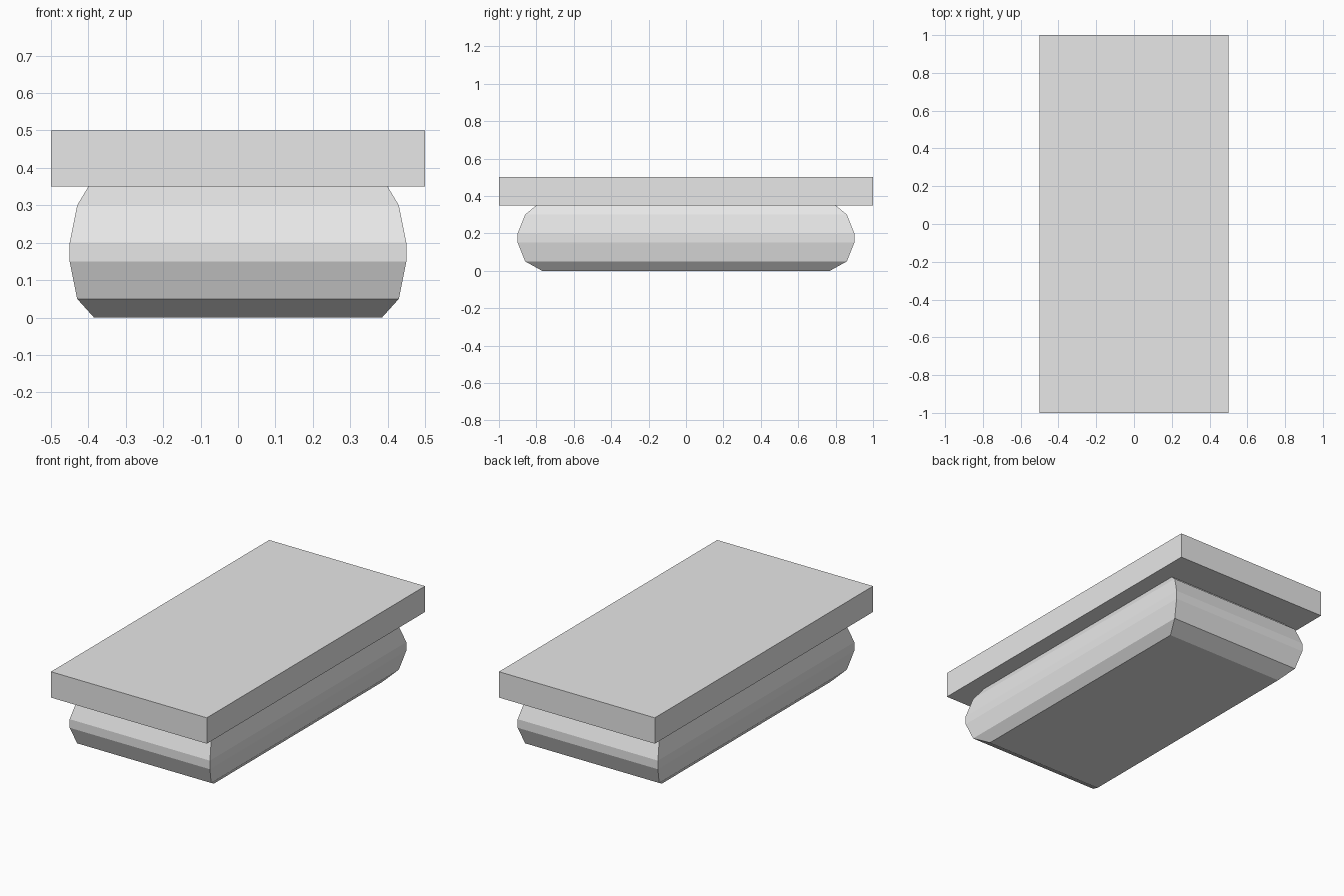
import bpy
import bmesh

cube = bpy.data.objects.get("Cube")
if cube:
    bpy.data.objects.remove(cube, do_unlink=True)

# One plain grey for everything
grey = bpy.data.materials.new("light_grey")
grey.use_nodes = True
colour = (0.8, 0.8, 0.8, 1)
grey.diffuse_color = colour
grey.node_tree.nodes["Principled BSDF"].inputs["Base Color"].default_value = colour


def stacked_block(name, profile):
    """Loft rectangles twice as long as wide through (half width, height) pairs."""
    bm = bmesh.new()
    rings = [[bm.verts.new((sx * w, sy * 2 * w, z))
              for sx, sy in ((-1, -1), (1, -1), (1, 1), (-1, 1))]
             for w, z in profile]
    for low, high in zip(rings, rings[1:]):
        for i in range(4):
            j = (i + 1) % 4
            bm.faces.new((low[i], low[j], high[j], high[i]))
    bm.faces.new(rings[0][::-1])
    bm.faces.new(rings[-1])
    mesh = bpy.data.meshes.new(name)
    bm.to_mesh(mesh)
    bm.free()
    mesh.materials.append(grey)
    obj = bpy.data.objects.new(name, mesh)
    bpy.context.collection.objects.link(obj)
    return obj


# Bulging faceted lower body
stacked_block("lower_body", [(0.385, 0), (0.43, 0.05), (0.45, 0.15),
                             (0.45, 0.2), (0.43, 0.3), (0.4, 0.35)])

# Flat overhanging slab
stacked_block("top_slab", [(0.5, 0.35), (0.5, 0.5)])
